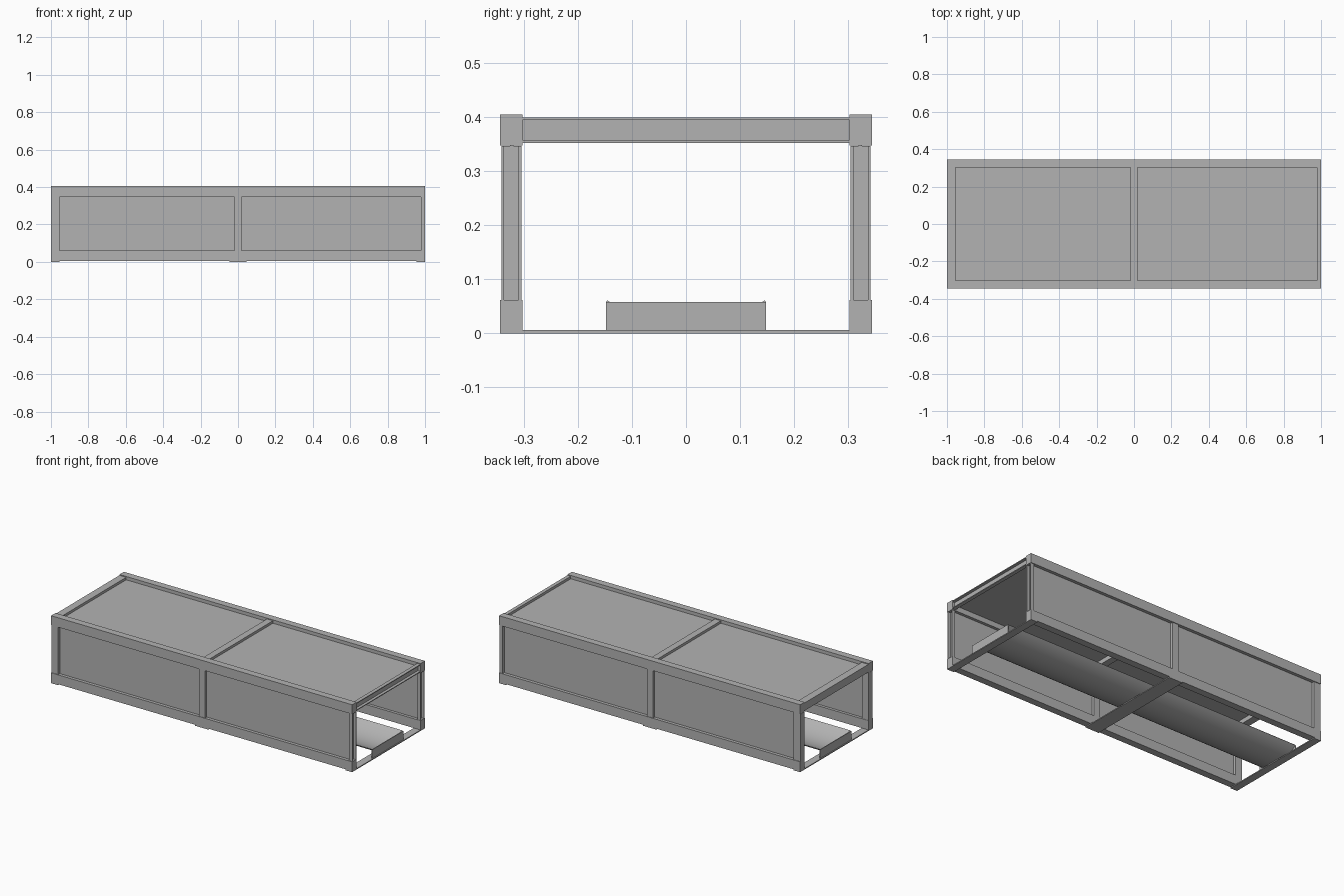
import bpy, bmesh, math
from mathutils import Vector

cube = bpy.data.objects.get("Cube")
if cube:
    bpy.data.objects.remove(cube, do_unlink=True)

grey = bpy.data.materials.new("plain_grey")
grey.use_nodes = True
colour = (0.45, 0.45, 0.45, 1)
grey.diffuse_color = colour
grey.node_tree.nodes["Principled BSDF"].inputs["Base Color"].default_value = colour


def finish(name, bm):
    bmesh.ops.recalc_face_normals(bm, faces=bm.faces)
    mesh = bpy.data.meshes.new(name)
    bm.to_mesh(mesh)
    bm.free()
    mesh.materials.append(grey)
    obj = bpy.data.objects.new(name, mesh)
    bpy.context.collection.objects.link(obj)
    return obj


def box(name, x, y, z):
    """Box between three (min, max) ranges."""
    bm = bmesh.new()
    bmesh.ops.create_cube(bm, size=1)
    for v in bm.verts:
        v.co = [(a + b) / 2 + c * (b - a) for c, (a, b) in zip(v.co, (x, y, z))]
    return finish(name, bm)


def both(y, side):
    return tuple(sorted((y[0] * side, y[1] * side)))


SHEET = 0.005
POST_Y, POST_Z = (0.305, 0.342), (0.062, 0.347)
BEAM_Y, BEAM_Z = (-0.304, 0.304), (0.353, 0.4)
BAYS = (("right", -0.957, -0.018), ("left", 0.018, 0.981))
SOLID_BARS = (("right", -1, -0.955), ("middle", -0.02, 0.02))

# Long rails, wall posts and recessed wall panels
for side, label in ((-1, "front"), (1, "back")):
    rail_y = both((0.303, 0.345), side)
    post_y = both(POST_Y, side)
    box(label + "_lower_rail", (-1, 1), rail_y, (0.006, 0.062))
    box(label + "_upper_rail", (-1, 1), rail_y, (0.348, 0.405))
    for place, a, b in SOLID_BARS:
        box(f"{label}_{place}_post", (a, b), post_y, POST_Z)
    # Open channel post at the left end
    box(label + "_channel_web", (0.978, 0.978 + SHEET), post_y, POST_Z)
    for leaf, y in (("outer", (0.342 - SHEET, 0.342)), ("inner", (0.305, 0.305 + SHEET))):
        box(f"{label}_channel_{leaf}_flange", (0.978, 1), both(y, side), POST_Z)
    for place, a, b in BAYS:
        box(f"{label}_{place}_panel", (a, b), both((0.32, 0.326), side), (0.06, 0.35))

# Roof beams and recessed roof panels
for place, a, b in SOLID_BARS:
    box(place + "_roof_beam", (a, b), BEAM_Y, BEAM_Z)
box("roof_channel_web", (0.978, 0.978 + SHEET), BEAM_Y, BEAM_Z)
for leaf, z in (("top", (0.4 - SHEET, 0.4)), ("bottom", (0.353, 0.353 + SHEET))):
    box(f"roof_channel_{leaf}_flange", (0.978, 1), BEAM_Y, z)
for place, a, b in BAYS:
    box(place + "_roof_panel", (a, b), BEAM_Y, (0.379, 0.385))

# Flat floor straps
for place, a, b in (("right", -1, -0.955), ("middle", -0.045, 0.045), ("left", 0.955, 1)):
    box(place + "_floor_strap", (a, b), (-0.345, 0.345), (0, 0.006))

# Curved trough: thin arc swept along the length
HALF, LOW, HIGH, STEPS = 0.148, 0.006, 0.058, 24
depth = HIGH - LOW
radius = (HALF ** 2 + depth ** 2) / (2 * depth)
spread = math.asin(HALF / radius)
bm = bmesh.new()
rim = []
for r, order in ((radius, range(STEPS + 1)), (radius - 0.004, range(STEPS, -1, -1))):
    for i in order:
        t = spread * (2 * i / STEPS - 1)
        rim.append(bm.verts.new((-0.99, r * math.sin(t), LOW + radius - r * math.cos(t))))
face = bm.faces.new(rim)
swept = bmesh.ops.extrude_face_region(bm, geom=[face])["geom"]
bmesh.ops.translate(bm, vec=Vector((1.98, 0, 0)),
                    verts=[g for g in swept if isinstance(g, bmesh.types.BMVert)])
trough = finish("trough", bm)
bpy.ops.object.select_all(action="DESELECT")
bpy.context.view_layer.objects.active = trough
trough.select_set(True)
bpy.ops.object.shade_smooth_by_angle(angle=math.radians(30))

# Trough end plates
for place, a, b in (("right", -0.995, -0.99), ("left", 0.99, 0.995)):
    box(place + "_trough_end", (a, b), (-HALF, HALF), (LOW, HIGH))
